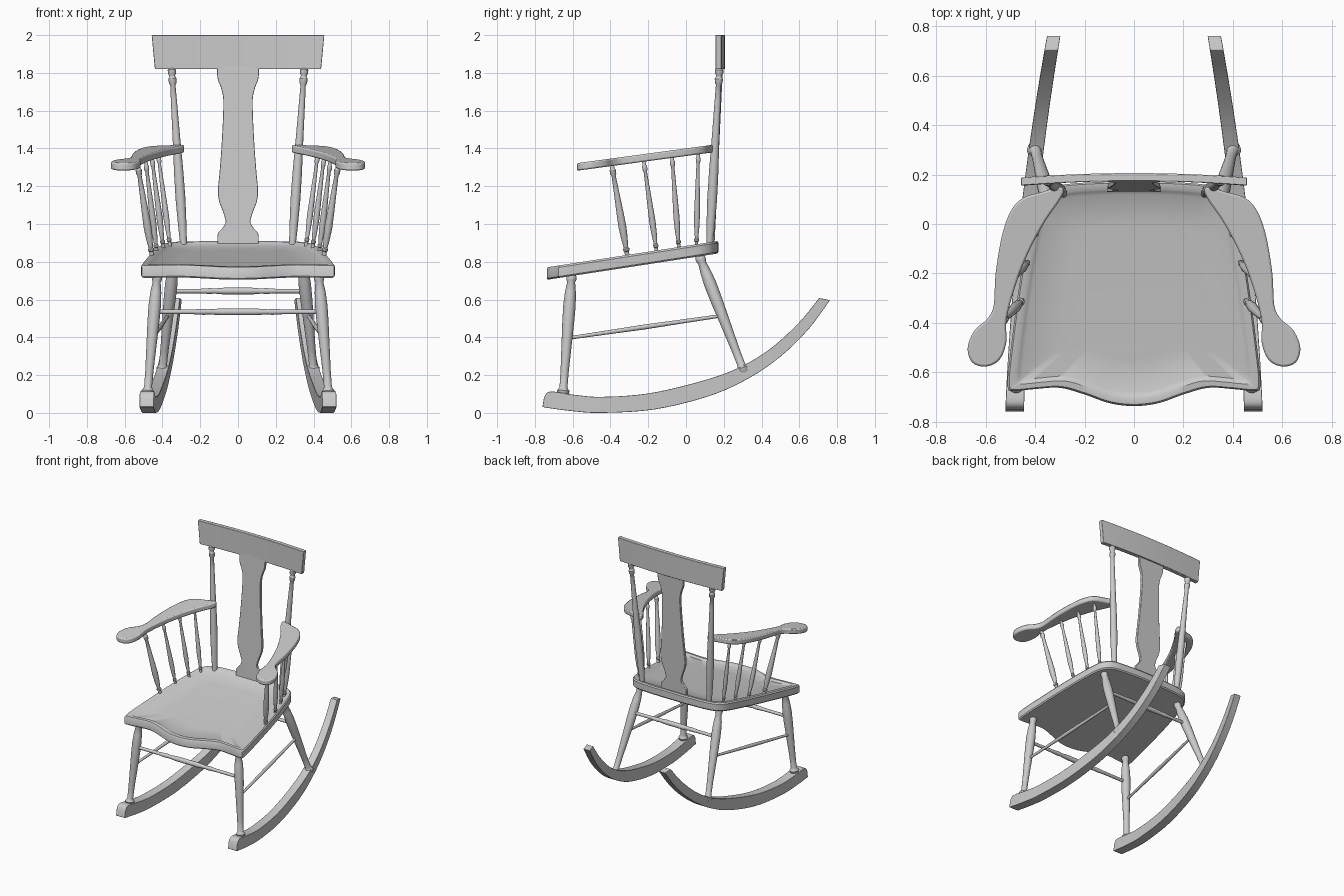
import bpy, bmesh, math
from mathutils import Vector

if "Cube" in bpy.data.objects:
    bpy.data.objects.remove(bpy.data.objects["Cube"])


def loft(name, rings, bevel=0.0):
    """Skin a list of closed rings, cap both ends and shade smooth."""
    bm = bmesh.new()
    rows = [[bm.verts.new(p) for p in ring] for ring in rings]
    n = len(rows[0])
    for a, b in zip(rows, rows[1:]):
        for i in range(n):
            j = (i + 1) % n
            bm.faces.new((a[i], a[j], b[j], b[i]))
    bm.faces.new(rows[0])
    bm.faces.new(rows[-1])
    bmesh.ops.recalc_face_normals(bm, faces=bm.faces[:])
    me = bpy.data.meshes.new(name)
    bm.to_mesh(me)
    bm.free()
    ob = bpy.data.objects.new(name, me)
    bpy.context.collection.objects.link(ob)
    if bevel:
        mod = ob.modifiers.new("edge_round", 'BEVEL')
        mod.width, mod.segments = bevel, 2
        mod.angle_limit = math.radians(50)
    bpy.ops.object.select_all(action='DESELECT')
    ob.select_set(True)
    bpy.context.view_layer.objects.active = ob
    bpy.ops.object.shade_smooth_by_angle(angle=math.radians(35))
    return ob


def smooth(pts, closed=False, steps=5):
    """Catmull-Rom curve through the points."""
    pts = [Vector(p) for p in pts]
    n = len(pts)
    get = (lambda i: pts[i % n]) if closed else (lambda i: pts[max(0, min(n - 1, i))])
    out = []
    for i in range(n if closed else n - 1):
        a, b, c, d = get(i - 1), get(i), get(i + 1), get(i + 2)
        for k in range(steps):
            t = k / steps
            out.append(0.5 * (2 * b + (c - a) * t + (2 * a - 5 * b + 4 * c - d) * t * t
                              + (3 * b - a - 3 * c + d) * t ** 3))
    if not closed:
        out.append(pts[-1])
    return out


def turned(name, p0, p1, profile, scale=1.0, sides=20):
    """Lathe-turned part from p0 to p1; profile holds (fraction, radius)."""
    p0, p1 = Vector(p0), Vector(p1)
    q = (p1 - p0).to_track_quat('Z', 'Y')
    rings = []
    for t, r in profile:
        rings.append([p0.lerp(p1, t) + q @ Vector((r * scale * math.cos(a), r * scale * math.sin(a), 0))
                      for a in (math.tau * i / sides for i in range(sides))])
    return loft(name, rings)


def along(a, b, z):
    """Point on line a-b at height z."""
    return Vector(a).lerp(Vector(b), (z - a[2]) / (b[2] - a[2]))


LEG = [(0, .022), (.015, .03), (.04, .034), (.055, .026), (.07, .021), (.2, .022), (.4, .027), (.6, .032),
       (.72, .033), (.82, .029), (.9, .021), (.915, .026), (.94, .027), (.955, .021), (1, .02)]
SPINDLE = [(0, .012), (.05, .012), (.06, .017), (.08, .017), (.09, .012), (.2, .018), (.32, .021), (.45, .019),
           (.7, .014), (.86, .011), (.88, .016), (.92, .017), (.935, .012), (1, .011)]
POST = [(0, .018), (.03, .019), (.1, .022), (.25, .026), (.4, .025), (.6, .02), (.8, .016), (.89, .014),
        (.9, .02), (.925, .022), (.935, .016), (.945, .016), (.955, .022), (.975, .022), (.985, .015), (1, .015)]
ROD = [(0, .012), (.22, .012), (.3, .016), (.32, .013), (.4, .018), (.6, .018), (.68, .013), (.7, .016),
       (.78, .012), (1, .012)]
STICK = [(0, .009), (.3, .011), (.5, .013), (.7, .011), (1, .009)]

# Seat: saddle-shaped outline, rounded rim and shallow dished top, tilted back
half = [(.10, -.725), (.20, -.69), (.30, -.663), (.40, -.668), (.485, -.675), (.512, -.655), (.498, -.5),
        (.46, -.22), (.415, .02), (.38, .11), (.31, .155), (.15, .17)]
outline = smooth([(0, -.737)] + half + [(0, .172)] + [(-x, y) for x, y in reversed(half)], True)


def seat_top(y):
    return .884 + .154 * y


seat_rings = []
for s, dz in ((.985, -.066), (1, -.058), (1, -.01), (.985, 0), (.93, 0), (.91, -.006), (.88, -.014), (.6, -.018)):
    ring = []
    for p in outline:
        x, y = p.x * s, -.27 + (p.y + .27) * s
        ring.append((x, y, seat_top(y) + dz))
    seat_rings.append(ring)
loft("seat", seat_rings)

# Rocker side profile: lower and upper edge points in (y, z)
low = smooth([(-.76, .032), (-.73, .026), (-.6, .009), (-.45, 0), (-.17, .018), (.12, .088), (.33, .182),
              (.5, .298), (.65, .445), (.762, .597)])
high = smooth([(-.752, .08), (-.72, .113), (-.6, .097), (-.45, .085), (-.2, .103), (.07, .165), (.27, .235),
               (.44, .335), (.595, .475), (.705, .608)])

# Arm outline seen from above
arm = smooth([(.30, .15), (.37, .13), (.45, .105), (.50, .05), (.535, -.05), (.56, -.2), (.568, -.33), (.595, -.385),
              (.645, -.43), (.673, -.50), (.655, -.56), (.60, -.577), (.545, -.55), (.517, -.48), (.515, -.38),
              (.47, -.22), (.42, -.1), (.36, .01), (.305, .09), (.285, .13)], True)

legs = {}
for side, s in (("left", -1), ("right", 1)):
    # Rockers curve inwards to the back
    rings = []
    for a, b in zip(low, high):
        ring = []
        for p, sgn in ((a, -1), (a, 1), (b, 1), (b, -1)):
            y = p.x
            ring.append((s * (.431 - .104 * y - .0465 * y * y + sgn * (.0325 - .007 * y)), y, p.y))
        rings.append(ring)
    loft(side + "_rocker", rings, .004)

    # Legs
    f0, f1 = (s * .48, -.652, .09), (s * .425, -.603, .76)
    b0, b1 = (s * .402, .31, .21), (s * .335, .06, .86)
    turned(side + "_front_leg", f0, f1, LEG)
    turned(side + "_back_leg", b0, b1, LEG)
    legs[s] = f0, f1, b0, b1
    turned(side + "_side_stretcher", along(f0, f1, .395), along(b0, b1, .515), STICK)

    # Sloping arm
    loft(side + "_arm", [[(s * p.x, p.y, 1.40 + .135 * p.y + dz) for p in arm] for dz in (-.04, 0)], .008)

    # Arm spindles: bottom and top as (x, y, z), thickness
    for i, (p, q, k) in enumerate((((.455, -.31, .83), (.532, -.395, 1.325), 1.0),
                                   ((.43, -.155, .85), (.49, -.225, 1.345), .8),
                                   ((.395, -.038, .87), (.458, -.075, 1.37), .78),
                                   ((.36, .055, .88), (.425, .065, 1.39), .75))):
        turned(f"{side}_arm_spindle_{i + 1}", (s * p[0], p[1], p[2]), (s * q[0], q[1], q[2]), SPINDLE, k)

    # Back posts
    turned(side + "_back_post", (s * .288, .125, .89), (s * .352, .178, 1.84), POST)

# Cross stretchers
turned("front_stretcher", along(*legs[-1][:2], .535), along(*legs[1][:2], .535), ROD)
turned("back_stretcher", along(*legs[-1][2:], .645), along(*legs[1][2:], .645), ROD)

# Vase-shaped back splat
vase = smooth([(.108, .89), (.108, .945), (.085, .975), (.066, 1.01), (.078, 1.06), (.10, 1.12), (.106, 1.18),
               (.098, 1.27), (.088, 1.4), (.08, 1.55), (.078, 1.66), (.09, 1.72), (.108, 1.77), (.112, 1.84)])
edge = [(p.x, p.y) for p in vase] + [(-p.x, p.y) for p in reversed(vase)]
loft("back_splat", [[(x, .14 + .045 * (z - .89) / .95 + d, z) for x, z in edge] for d in (-.011, .011)], .003)

# Crest rail, slightly bowed and wider at the top
rings = []
for i in range(17):
    u = i / 8 - 1
    y = .19 - .018 * u * u
    rings.append([(u * w, y + d, z) for w, d, z in ((.44, -.016, 1.82), (.44, .016, 1.82),
                                                   (.457, .016, 2.0), (.457, -.016, 2.0))])
loft("crest_rail", rings, .003)
